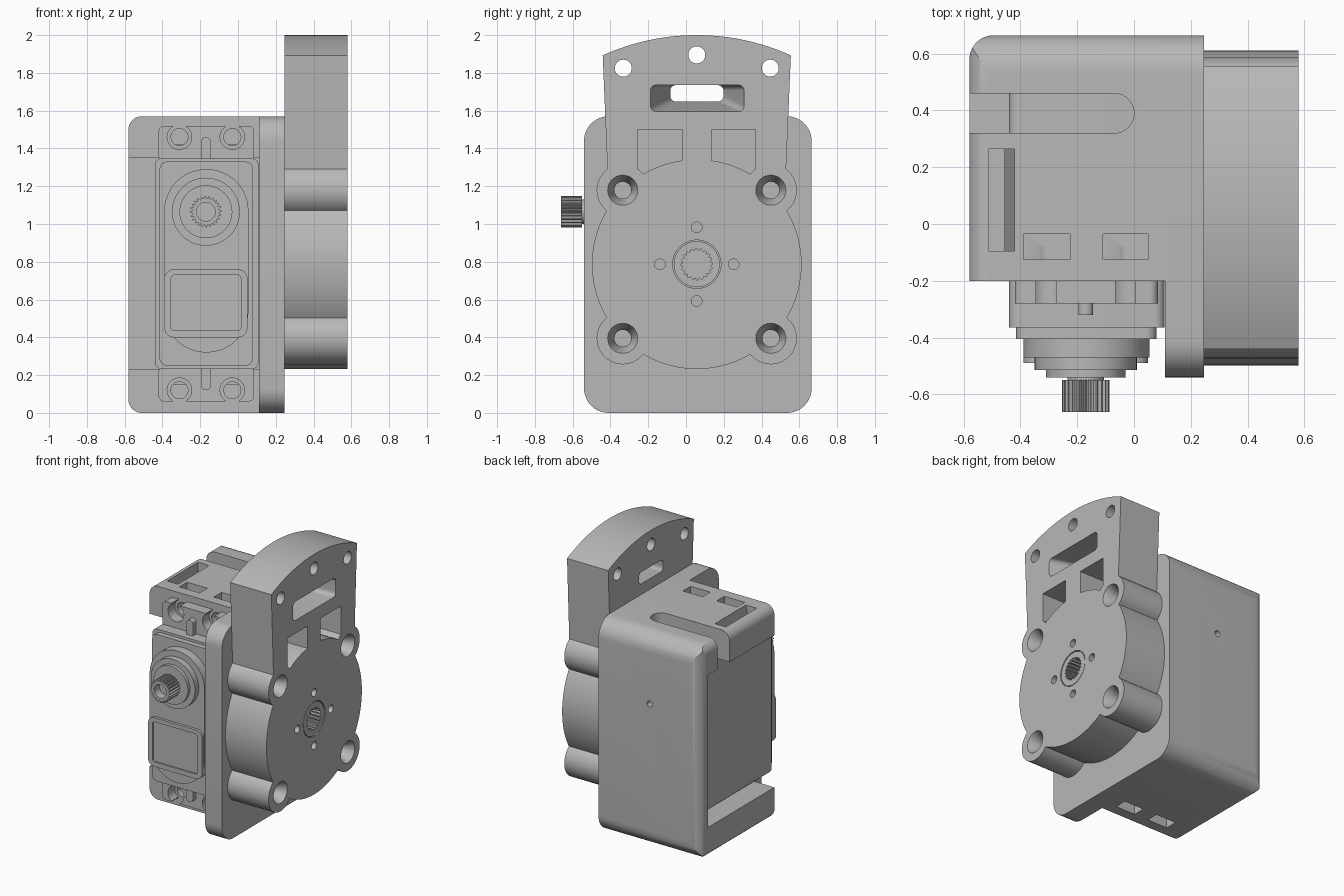
import bpy, bmesh
from math import sin, cos, pi, radians, sqrt

cube = bpy.data.objects.get("Cube")
if cube:
    bpy.data.objects.remove(cube, do_unlink=True)

grey = bpy.data.materials.new("plain grey")
grey.use_nodes = True
grey.diffuse_color = (0.48, 0.48, 0.48, 1)
grey.node_tree.nodes["Principled BSDF"].inputs["Base Color"].default_value = grey.diffuse_color


# ---------- profile helpers ----------
def circle(u, v, r, n=48):
    return [(u + r * cos(2 * pi * i / n), v + r * sin(2 * pi * i / n)) for i in range(n)]


def gear(u, v, outer, inner, teeth):
    pts = []
    for i in range(teeth * 4):
        r = outer if i % 4 < 2 else inner
        a = 2 * pi * i / (teeth * 4)
        pts.append((u + r * cos(a), v + r * sin(a)))
    return pts


def rect(u0, u1, v0, v1, radii=0, n=10):
    """Rectangle; radii is one value or four (low-low, high-low, high-high, low-high)."""
    if not isinstance(radii, tuple):
        radii = (radii,) * 4
    corners = [(u0, v0, 1, 1), (u1, v0, -1, 1), (u1, v1, -1, -1), (u0, v1, 1, -1)]
    pts = []
    for k, ((u, v, su, sv), r) in enumerate(zip(corners, radii)):
        if r == 0:
            pts.append((u, v))
            continue
        for i in range(n + 1):
            a = pi + k * pi / 2 + i * pi / 2 / n
            pts.append((u + su * r + r * cos(a), v + sv * r + r * sin(a)))
    return pts


# ---------- solid helpers ----------
def place(axis, d, p):
    u, v = p
    return {"x": (d, u, v), "y": (u, d, v), "z": (u, v, d)}[axis]


def solid(name, axis, a, b, start, end=None):
    """Closed prism (or loft, when end is given) along an axis."""
    end = end or start
    bm = bmesh.new()
    low = [bm.verts.new(place(axis, a, p)) for p in start]
    high = [bm.verts.new(place(axis, b, p)) for p in end]
    bm.faces.new(low)
    bm.faces.new(high)
    for i in range(len(low)):
        j = (i + 1) % len(low)
        bm.faces.new((low[i], low[j], high[j], high[i]))
    bmesh.ops.recalc_face_normals(bm, faces=bm.faces)
    mesh = bpy.data.meshes.new(name)
    bm.to_mesh(mesh)
    bm.free()
    mesh.materials.append(grey)
    obj = bpy.data.objects.new(name, mesh)
    bpy.context.collection.objects.link(obj)
    return obj


def combine(obj, op, *args):
    other = solid("helper", *args)
    other.hide_render = True
    mod = obj.modifiers.new("shape", "BOOLEAN")
    mod.operation, mod.solver, mod.object = op, "EXACT", other
    bpy.context.view_layer.objects.active = obj
    bpy.ops.object.modifier_apply(modifier=mod.name)
    bpy.data.objects.remove(other, do_unlink=True)


def cut(obj, *args):
    combine(obj, "DIFFERENCE", *args)


def add(obj, *args):
    combine(obj, "UNION", *args)


AX, AZ = -0.17, 1.065      # output shaft axis (x, z)
CY, CZ = 0.057, 0.787      # round housing centre (y, z)
TOP = 1.57
MID = TOP / 2 + 0.005      # mirror height of the motor
screws = [(x, z) for x in (-0.31, -0.03) for z in (MID + 0.67, MID - 0.67)]

# ---------- motor bracket ----------
bracket = solid("bracket_box", "x", -0.58, 0.12, rect(-0.2, 0.665, 0, TOP, (0, 0.13, 0.13, 0)))
combine(bracket, "INTERSECT", "y", -1, 1, rect(-0.58, 0.5, 0, TOP, (0.07, 0, 0, 0.07)))
combine(bracket, "INTERSECT", "z", -1, 3, rect(-0.58, 0.5, -0.2, 0.665, (0, 0, 0, 0.085)))
cut(bracket, "y", -0.4, 0.57, rect(-0.7, 0.11, 0.23, 1.35))
# open slot, slanted cable window and nut pockets
cut(bracket, "z", 1.3, 1.7, rect(-0.8, 0, 0.32, 0.46, (0, 0.0699, 0.0699, 0)))
cut(bracket, "z", 1.3, 1.58, rect(-0.51, -0.465, -0.095, 0.265), rect(-0.51, -0.42, -0.095, 0.265))
for x0, x1 in ((-0.39, -0.225), (-0.11, 0.05)):
    cut(bracket, "z", 1.42, 1.7, rect(x0, x1, -0.125, -0.035))
    cut(bracket, "z", -0.1, 0.15, rect(x0, x1, -0.125, -0.035))
for x, z in screws:
    cut(bracket, "y", -0.3, -0.08, circle(x, z, 0.045, 32))
cut(bracket, "y", 0.5, 0.8, circle(AX, AZ, 0.022, 24))

# ---------- mounting plate ----------
plate = solid("mounting_plate", "x", 0.11, 0.247, rect(-0.54, 0.665, 0, TOP, 0.13))

# ---------- motor body ----------
body = solid("motor_body", "y", -0.365, 0.5, rect(-0.44, 0.108, 0.232, 1.348, 0.035))
cap = solid("motor_cap", "y", -0.405, -0.36, rect(-0.415, 0.08, 0.25, 1.33, 0.04))
cover = solid("gear_cover", "y", -0.47, -0.4, rect(-0.39, 0.055, 0.32, 1.29, 0.22, 20))
panel = solid("front_panel", "y", -0.49, -0.4, rect(-0.39, 0.05, 0.4, 0.76, 0.05))
cut(panel, "y", -0.6, -0.478, rect(-0.355, 0.015, 0.435, 0.73, 0.02))
boss = [solid("shaft_collar", "y", front, back, circle(AX, AZ, r))
        for front, back, r in ((-0.515, -0.45, 0.18), (-0.54, -0.5, 0.14), (-0.56, -0.53, 0.065))]
shaft = solid("splined_shaft", "y", -0.662, -0.55, gear(AX, AZ, 0.083, 0.07, 24))
cut(shaft, "y", -0.7, -0.6, circle(AX, AZ, 0.05, 32))

# ---------- motor ears, with open screw slots and ribs ----------
ears = []
for s, name in ((1, "upper"), (-1, "lower")):
    span = sorted((MID + s * 0.54, MID + s * 0.73))
    ear = solid(name + "_ear", "y", -0.28, -0.195, rect(-0.42, 0.085, *span, 0.03))
    for x in (-0.31, -0.03):
        slot = sorted((MID + s * 0.67, MID + s * 0.8))
        cut(ear, "y", -0.4, -0.1, circle(x, MID + s * 0.67, 0.065, 32))
        cut(ear, "y", -0.4, -0.1, rect(x - 0.035, x + 0.035, *slot))
    rib_span = sorted((MID + s * 0.5, MID + s * 0.67))
    rib = solid(name + "_rib", "y", -0.32, -0.25, rect(AX - 0.026, AX + 0.026, *rib_span, 0.025))
    ears += [ear, rib]

# ---------- housing: arched fin, round drum and four bolt lugs ----------
R = 1.213
half = 0.498
arch = [(CY - 0.468, 1.18), (CY + 0.468, 1.18)]
for i in range(25):
    y = half - 2 * half * i / 24
    arch.append((CY + y, CZ + sqrt(R * R - y * y)))
housing = solid("drum_housing", "x", 0.245, 0.58, arch)
for s in (-1, 1):
    y0, y1 = sorted((CY + s * 0.077, CY + s * 0.312))
    cut(housing, "x", 0.26, 0.7, rect(y0, y1, 1.15, 1.5))
    cut(housing, "x", 0.1, 0.7, circle(CY + s * 0.389, 1.825, 0.045, 32))
cut(housing, "x", 0.1, 0.7, circle(CY, 1.895, 0.045, 32))
cut(housing, "x", 0.235, 0.585, rect(-0.08, 0.195, 1.65, 1.735, 0.03),
    rect(-0.19, 0.31, 1.595, 1.735, 0.03))
add(housing, "x", 0.245, 0.58, circle(CY, CZ, 0.555, 96))
lugs = [(CY + sy * 0.392, CZ + sz * 0.392) for sy in (-1, 1) for sz in (-1, 1)]
for y, z in lugs:
    add(housing, "x", 0.245, 0.58, circle(y, z, 0.138))
for y, z in lugs:
    cut(housing, "x", 0.27, 0.7, circle(y, z, 0.045, 32))
    cut(housing, "x", 0.5, 0.59, circle(y, z, 0.045, 32), circle(y, z, 0.084, 32))
# centre hub recess and small screw holes
cut(housing, "x", 0.565, 0.7, circle(CY, CZ, 0.128))
for y, z in ((0.195, 0), (-0.195, 0), (0, 0.195), (0, -0.195)):
    cut(housing, "x", 0.45, 0.7, circle(CY + y, CZ + z, 0.028, 24))
hub = solid("splined_hub", "x", 0.55, 0.578, circle(CY, CZ, 0.122))
for part in (housing, hub):
    cut(part, "x", 0.48, 0.7, gear(CY, CZ, 0.083, 0.073, 20))

# ---------- shading ----------
bpy.ops.object.select_all(action="DESELECT")
for obj in [bracket, plate, body, cap, cover, panel, shaft, housing, hub] + boss + ears:
    obj.select_set(True)
bpy.context.view_layer.objects.active = housing
bpy.ops.object.shade_smooth_by_angle(angle=radians(30))
